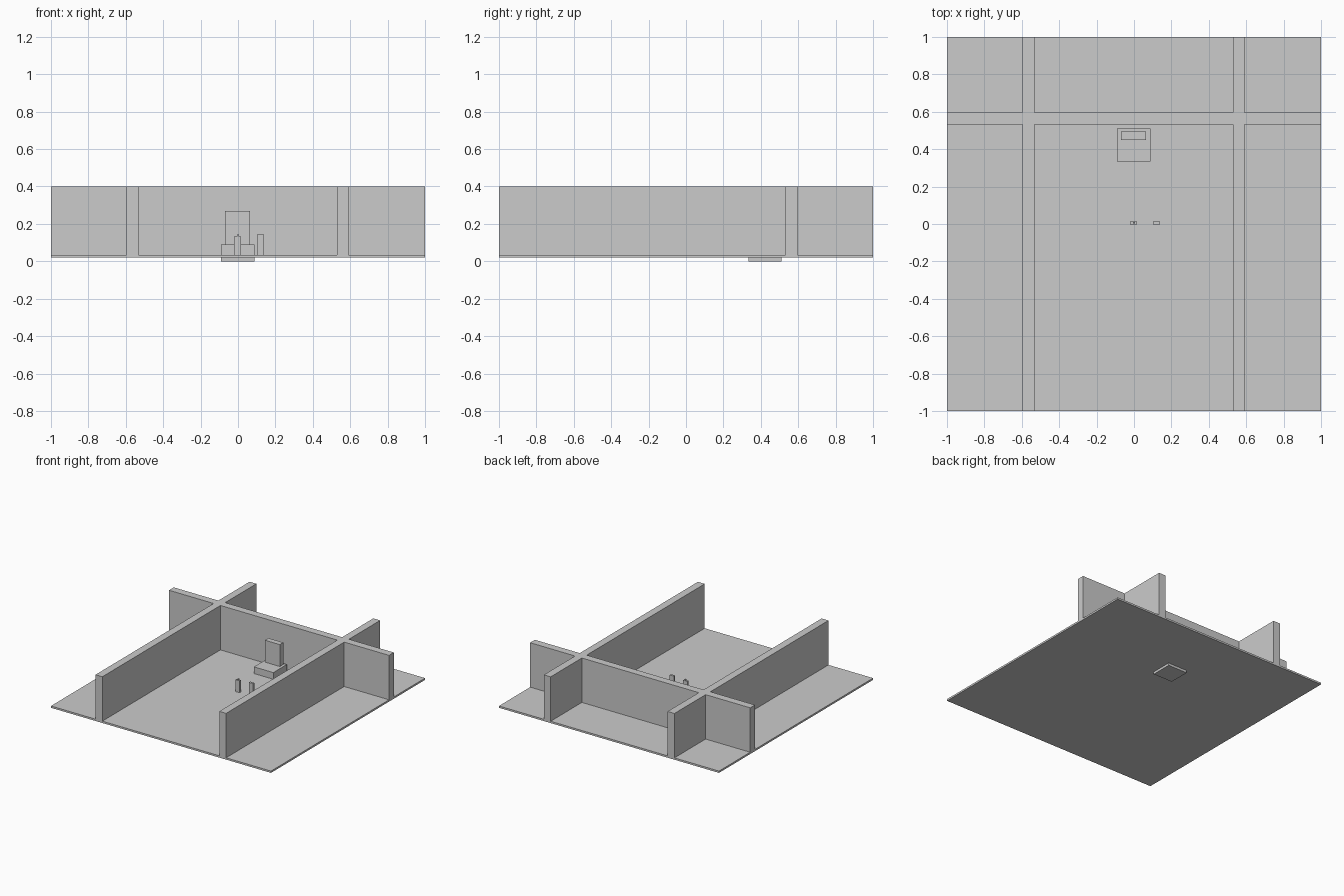
import bpy
import bmesh
from mathutils import Vector

if "Cube" in bpy.data.objects:
    bpy.data.objects.remove(bpy.data.objects["Cube"])


def box(name, x, y, z):
    """Axis-aligned box from (min, max) ranges."""
    lo, hi = Vector((x[0], y[0], z[0])), Vector((x[1], y[1], z[1]))
    bm = bmesh.new()
    bmesh.ops.create_cube(bm, size=1)
    bmesh.ops.scale(bm, vec=hi - lo, verts=bm.verts)
    mesh = bpy.data.meshes.new(name)
    bm.to_mesh(mesh)
    bm.free()
    obj = bpy.data.objects.new(name, mesh)
    obj.location = (lo + hi) / 2
    bpy.context.collection.objects.link(obj)
    return obj


FLOOR, TOP = 0.035, 0.40

# Floor slab
box("floor", (-1, 1), (-1, 1), (0.02, FLOOR))

# Side walls run the full depth
side_walls = {"left_wall": (-0.595, -0.533), "right_wall": (0.53, 0.592)}
for name, x in side_walls.items():
    box(name, x, (-1, 1), (FLOOR, TOP))

# Back wall in three spans between the side walls
spans = {"left": (-1, -0.595), "middle": (-0.533, 0.53), "right": (0.592, 1)}
for name, x in spans.items():
    box("back_wall_" + name, x, (0.533, 0.595), (FLOOR, TOP))

# Seat block pokes through the floor, with an upright back
box("seat_base", (-0.09, 0.087), (0.335, 0.51), (0, 0.09))
box("seat_back", (-0.07, 0.065), (0.45, 0.495), (0.09, 0.27))

# Two small standing posts, the first with a nub on top
box("centre_post", (-0.021, 0.017), (-0.004, 0.013), (FLOOR, 0.132))
box("centre_post_nub", (-0.005, 0.005), (-0.002, 0.011), (0.132, 0.143))
box("side_post", (0.102, 0.14), (-0.004, 0.013), (FLOOR, 0.143))
